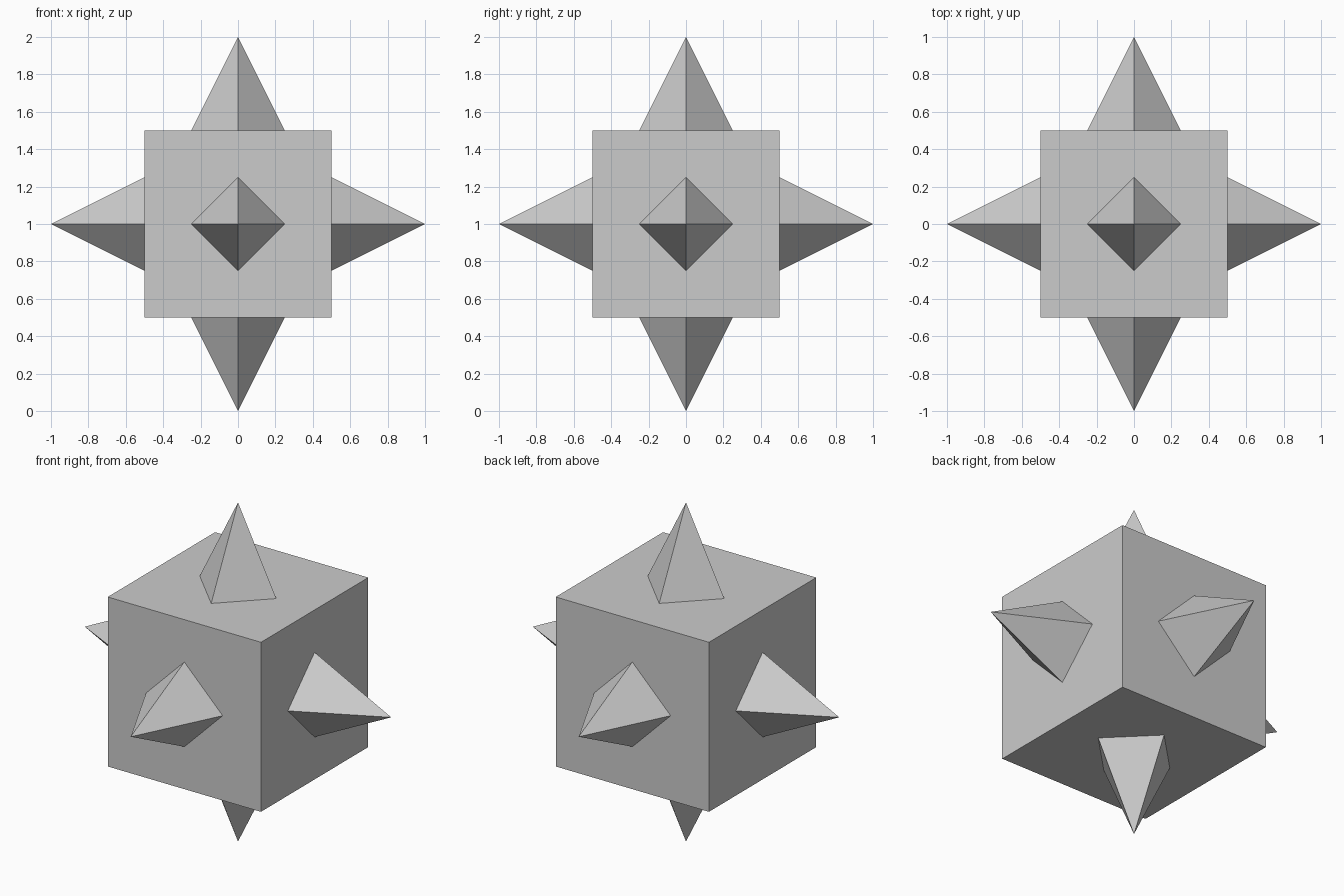
import bpy
from mathutils import Vector

default = bpy.data.objects.get("Cube")
if default:
    bpy.data.objects.remove(default, do_unlink=True)

SIZE = 1.0            # edge of the cube body
SPIKE_LENGTH = 0.5
SPIKE_RADIUS = 0.25
CENTRE = Vector((0, 0, 1))

# Single flat grey
grey = bpy.data.materials.new("light grey")
grey.use_nodes = True
colour = (0.6, 0.6, 0.6, 1)
grey.diffuse_color = colour
grey.node_tree.nodes["Principled BSDF"].inputs["Base Color"].default_value = colour


def finish(name):
    obj = bpy.context.object
    obj.name = name
    obj.data.materials.append(grey)
    return obj


# Cube body
bpy.ops.mesh.primitive_cube_add(size=SIZE, location=CENTRE)
finish("body")

# One four-sided spike on each face, its corners on the face's axes
directions = {
    "left": (1, 0, 0), "right": (-1, 0, 0),
    "back": (0, 1, 0), "front": (0, -1, 0),
    "top": (0, 0, 1), "bottom": (0, 0, -1),
}
for side, axis in directions.items():
    axis = Vector(axis)
    bpy.ops.mesh.primitive_cone_add(
        vertices=4, radius1=SPIKE_RADIUS, radius2=0, depth=SPIKE_LENGTH,
        end_fill_type='NOTHING',
        location=CENTRE + axis * (SIZE + SPIKE_LENGTH) / 2,
        rotation=axis.to_track_quat('Z', 'Y').to_euler())
    finish(side + "_spike")
